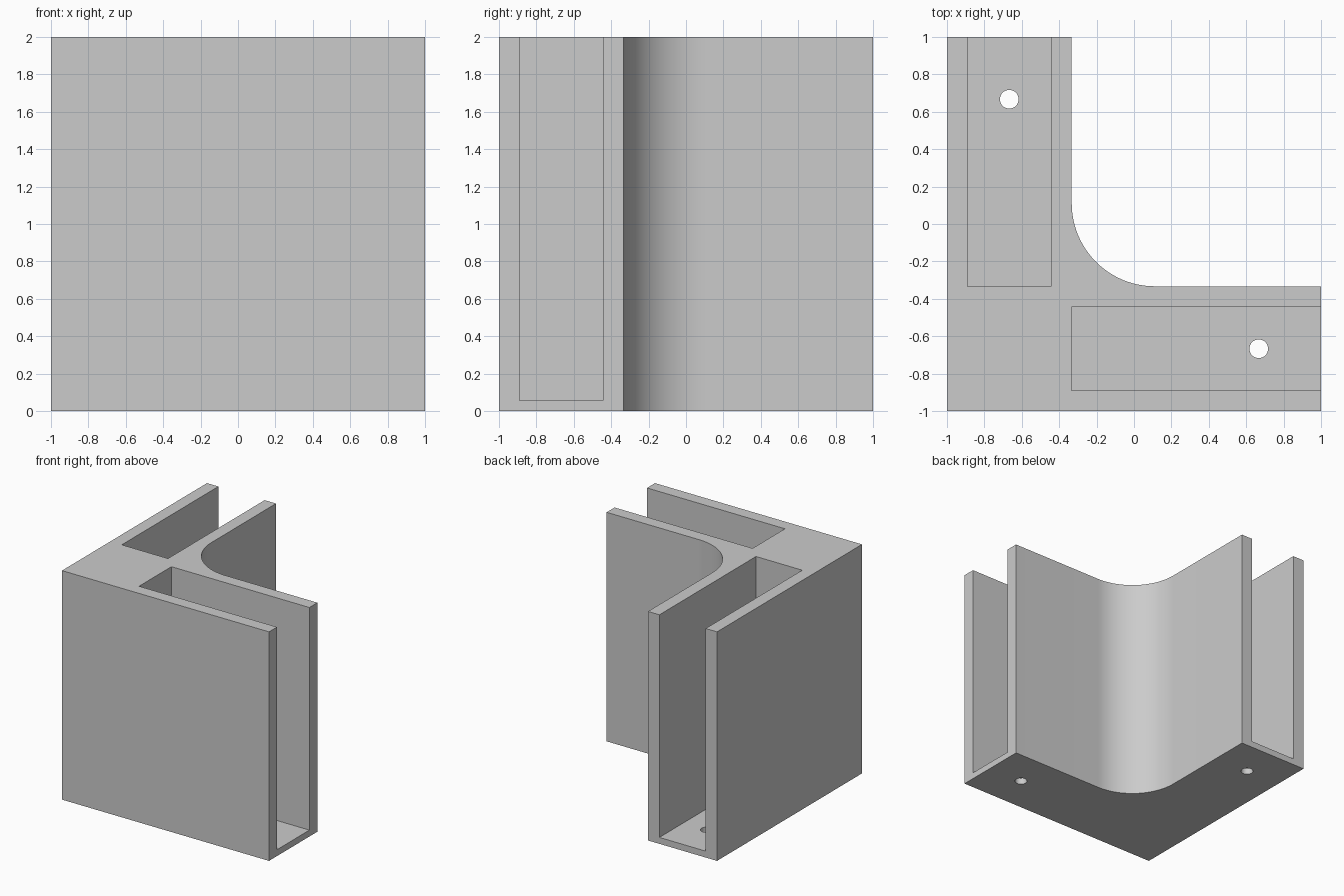
import bpy
import bmesh
from math import pi, cos, sin, radians
from mathutils import Matrix

if "Cube" in bpy.data.objects:
    bpy.data.objects.remove(bpy.data.objects["Cube"], do_unlink=True)

INNER = -0.333    # inner face of each arm
FILLET = 0.444    # radius of the inside corner
FLOOR = 0.056     # floor thickness
ARM = -0.667      # centre line of each arm

grey = bpy.data.materials.new("plain grey")
grey.use_nodes = True
colour = (0.6, 0.6, 0.6, 1)
grey.diffuse_color = colour
grey.node_tree.nodes["Principled BSDF"].inputs["Base Color"].default_value = colour


def finish(name, bm):
    bmesh.ops.recalc_face_normals(bm, faces=bm.faces)
    mesh = bpy.data.meshes.new(name)
    bm.to_mesh(mesh)
    bm.free()
    mesh.materials.append(grey)
    obj = bpy.data.objects.new(name, mesh)
    bpy.context.collection.objects.link(obj)
    return obj


def box(name, low, high):
    bm = bmesh.new()
    bmesh.ops.create_cube(bm, size=1)
    for v in bm.verts:
        v.co = [(a + b) / 2 + c * (b - a) for a, b, c in zip(low, high, v.co)]
    return finish(name, bm)


def drill(name, x, y):
    bm = bmesh.new()
    bmesh.ops.create_cone(bm, cap_ends=True, segments=32, radius1=0.05, radius2=0.05,
                          depth=0.4, matrix=Matrix.Translation((x, y, 0)))
    return finish(name, bm)


# L-shaped body with a rounded inside corner
centre = INNER + FILLET
arc = [(centre + FILLET * cos(a), centre + FILLET * sin(a))
       for a in (1.5 * pi - i * pi / 48 for i in range(25))]
outline = [(-1, -1), (1, -1), (1, INNER)] + arc + [(INNER, 1), (-1, 1)]
bm = bmesh.new()
base = bm.faces.new([bm.verts.new((x, y, 0)) for x, y in outline])
top = bmesh.ops.extrude_face_region(bm, geom=[base])["geom"]
bmesh.ops.translate(bm, vec=(0, 0, 2),
                    verts=[g for g in top if isinstance(g, bmesh.types.BMVert)])
body = finish("corner_bracket", bm)

# Open slots and screw holes
cutters = [
    box("right_slot_cutter", (-0.89, INNER, FLOOR), (-0.443, 1.2, 2.2)),
    box("left_slot_cutter", (INNER, -0.89, FLOOR), (1.2, -0.443, 2.2)),
    drill("right_hole_cutter", ARM, -ARM),
    drill("left_hole_cutter", -ARM, ARM),
]
bpy.context.view_layer.objects.active = body
for cutter in cutters:
    mod = body.modifiers.new(cutter.name, "BOOLEAN")
    mod.operation = "DIFFERENCE"
    mod.solver = "EXACT"
    mod.object = cutter
    bpy.ops.object.modifier_apply(modifier=mod.name)
    bpy.data.objects.remove(cutter, do_unlink=True)

bpy.ops.object.select_all(action="DESELECT")
body.select_set(True)
bpy.ops.object.shade_smooth_by_angle(angle=radians(30))
